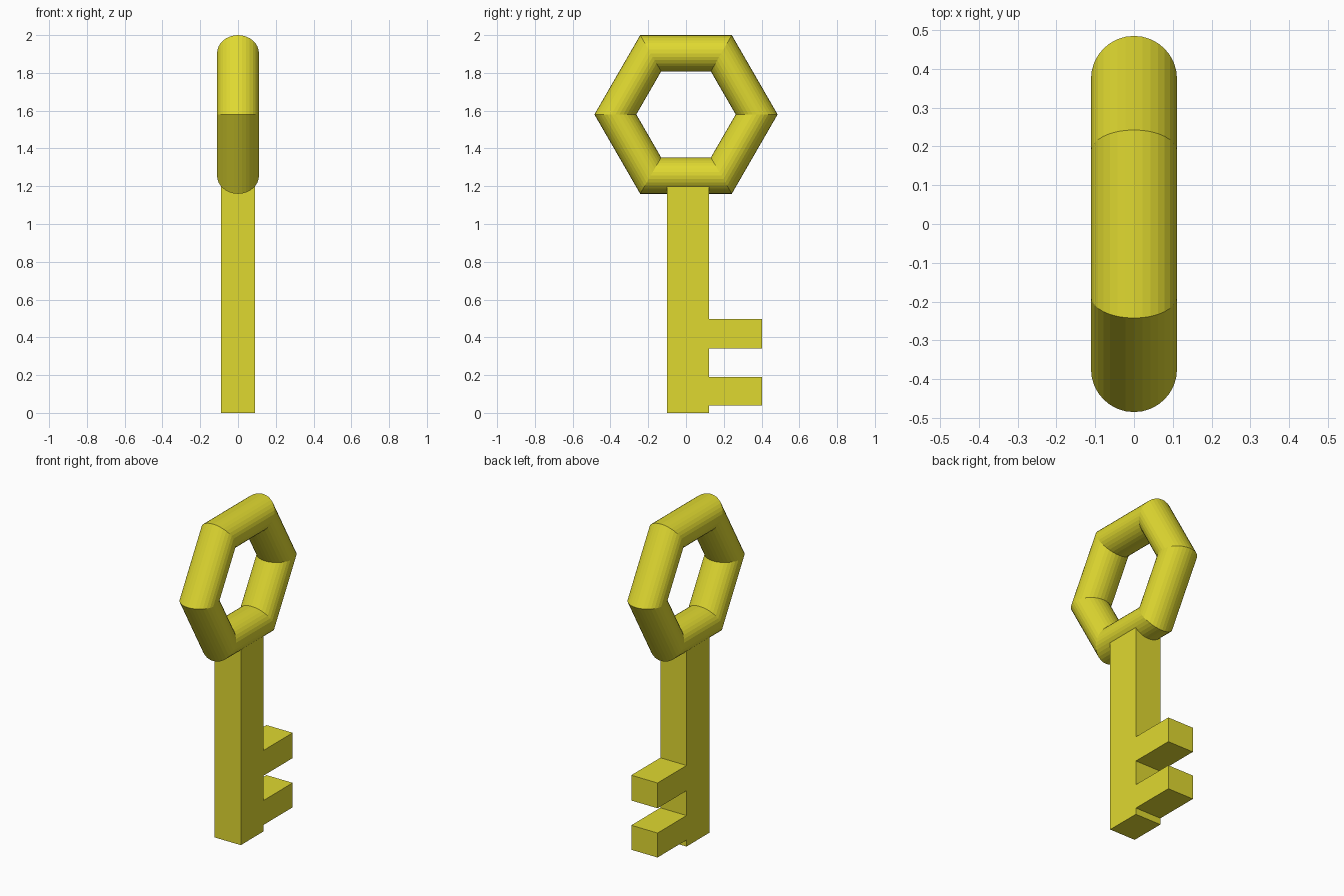
import bpy
import bmesh
from math import pi, cos, sin

cube = bpy.data.objects.get("Cube")
if cube:
    bpy.data.objects.remove(cube, do_unlink=True)

# Single yellow colour
yellow = bpy.data.materials.new("yellow")
yellow.use_nodes = True
colour = (0.74, 0.69, 0.03, 1.0)
yellow.diffuse_color = colour
yellow.node_tree.nodes["Principled BSDF"].inputs["Base Color"].default_value = colour


def add_object(name, bm):
    bmesh.ops.recalc_face_normals(bm, faces=bm.faces)
    mesh = bpy.data.meshes.new(name)
    bm.to_mesh(mesh)
    bm.free()
    mesh.materials.append(yellow)
    obj = bpy.data.objects.new(name, mesh)
    bpy.context.collection.objects.link(obj)
    return obj


# Handle: six-sided ring with a round tube section
def handle_ring(centre_z, major, minor, sides=6, around=32):
    bm = bmesh.new()
    rings = []
    for i in range(sides):
        a = 2 * pi * i / sides
        ring = []
        for j in range(around):
            t = 2 * pi * j / around
            r = major + minor * cos(t)
            ring.append(bm.verts.new((minor * sin(t), r * cos(a), centre_z + r * sin(a))))
        rings.append(ring)
    for i in range(sides):
        here, there = rings[i], rings[(i + 1) % sides]
        for j in range(around):
            k = (j + 1) % around
            bm.faces.new((here[j], there[j], there[k], here[k]))
    return add_object("handle_ring", bm)


# Shaft and teeth: one side profile (y, z) extruded across x
def shaft_with_teeth(half_width, back, front, top, tip, teeth):
    outline = [(front, top), (front, 0), (back, 0)]
    for low, high in teeth:
        outline += [(back, low), (tip, low), (tip, high), (back, high)]
    outline.append((back, top))
    bm = bmesh.new()
    face = bm.faces.new([bm.verts.new((-half_width, y, z)) for y, z in outline])
    result = bmesh.ops.extrude_face_region(bm, geom=[face])
    moved = [v for v in result["geom"] if isinstance(v, bmesh.types.BMVert)]
    bmesh.ops.translate(bm, verts=moved, vec=(2 * half_width, 0, 0))
    return add_object("shaft_with_teeth", bm)


handle_ring(centre_z=1.58, major=0.374, minor=0.111)
shaft_with_teeth(half_width=0.089, back=0.122, front=-0.1, top=1.22, tip=0.403,
                 teeth=[(0.04, 0.19), (0.342, 0.497)])
